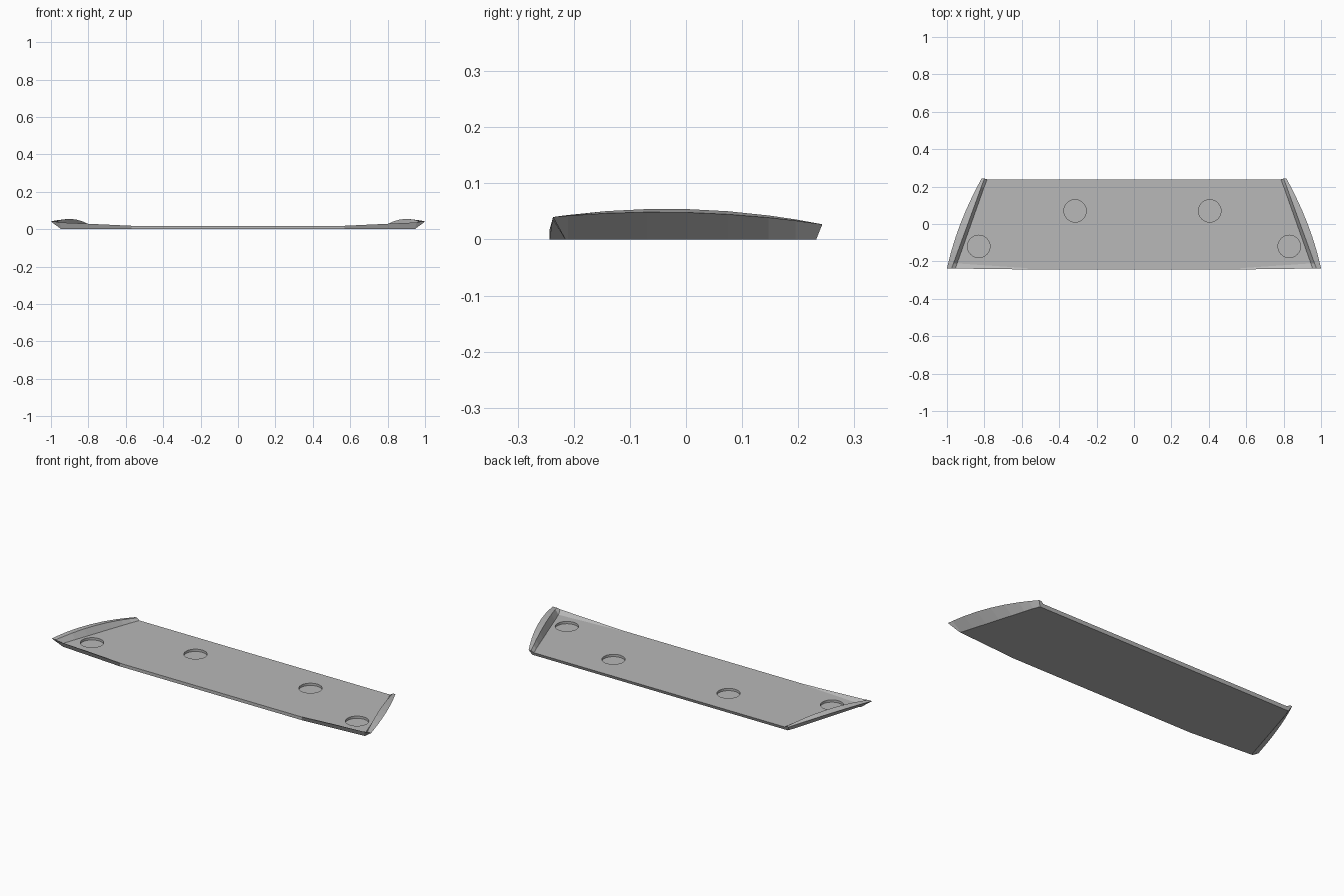
import bpy, bmesh

default = bpy.data.objects.get("Cube")
if default:
    bpy.data.objects.remove(default, do_unlink=True)

grey = bpy.data.materials.new("plain grey")
grey.use_nodes = True
grey.diffuse_color = (0.48, 0.48, 0.48, 1)
grey.node_tree.nodes["Principled BSDF"].inputs["Base Color"].default_value = grey.diffuse_color

FLOOR = 0.018     # top of the flat plate
KINK = 0.57       # where the front lip starts to rise


def lerp(a, b, t):
    return a + (b - a) * t


def section(t):
    """Half cross-section at t, 0 at the front and 1 at the back."""
    y = lerp(-0.237, 0.243, t)
    arch = 4 * t * (1 - t)
    crest_z = 0.04 + 0.069 * t - 0.082 * t * t
    outer = (lerp(1.0, 0.815, t) + 0.02 * arch, y, crest_z - 0.006 * arch)
    crest = (lerp(0.975, 0.8, t), y, crest_z)
    bottom_x = lerp(0.945, 0.8, t)
    floor_x = lerp(0.955, 0.785, t)
    if t == 0:        # raised front lip and cut-back lower corner
        ys = (-0.243, -0.243, -0.215, -0.238, -0.243, -0.243)
        lip_z = 0.036
    elif t == 1:      # back edge leans outward
        ys = (0.232, 0.232, 0.232, 0.239, 0.239, 0.239)
        lip_z = FLOOR
    else:
        ys = (y,) * 6
        lip_z = FLOOR
        if t < 0.1:   # the lip base runs forward to the kink
            ys = (y, y, y, y, -0.236, -0.236)
    return [(0, ys[0], 0), (KINK, ys[1], 0), (bottom_x, ys[2], 0),
            outer, crest,
            (floor_x, ys[3], lip_z), (KINK, ys[4], FLOOR), (0, ys[5], FLOOR)]


# Plate with upturned ends, lofted as one half and mirrored
bm = bmesh.new()
rings = [[bm.verts.new(p) for p in section(t)]
         for t in (0, 0.055, 0.2, 0.35, 0.5, 0.65, 0.8, 0.9, 1)]
for a, b in zip(rings, rings[1:]):
    for i in range(7):
        bm.faces.new((a[i], a[i + 1], b[i + 1], b[i]))
for ring in (rings[0], rings[-1]):
    for corners in ((0, 1, 6, 7), (1, 2, 5, 6), (2, 3, 4, 5)):
        bm.faces.new([ring[i] for i in corners])
bmesh.ops.recalc_face_normals(bm, faces=bm.faces)
# the open middle is joined by the mirror; make sure the base faces down
base = min(bm.faces, key=lambda f: f.calc_center_median().z)
if base.normal.z > 0:
    bmesh.ops.reverse_faces(bm, faces=bm.faces)
mesh = bpy.data.meshes.new("plate")
bm.to_mesh(mesh)
bm.free()
mesh.materials.append(grey)
plate = bpy.data.objects.new("plate", mesh)
bpy.context.collection.objects.link(plate)
bpy.context.view_layer.objects.active = plate

mirror = plate.modifiers.new("mirror", "MIRROR")
mirror.use_clip = True
bpy.ops.object.modifier_apply(modifier=mirror.name)

# Four shallow round recesses
for x, y in ((-0.83, -0.12), (-0.315, 0.07), (0.405, 0.07), (0.83, -0.12)):
    bpy.ops.mesh.primitive_cylinder_add(vertices=32, radius=0.06, depth=0.1,
                                        location=(x, y, 0.055))
    cutter = bpy.context.object
    cutter.name = "recess_cutter"
    cutter.hide_render = True
    cutter.data.materials.append(grey)
    bpy.context.view_layer.objects.active = plate
    cut = plate.modifiers.new("recess", "BOOLEAN")
    cut.operation = "DIFFERENCE"
    cut.solver = "EXACT"
    cut.object = cutter
    bpy.ops.object.modifier_apply(modifier=cut.name)
    bpy.data.objects.remove(cutter, do_unlink=True)
